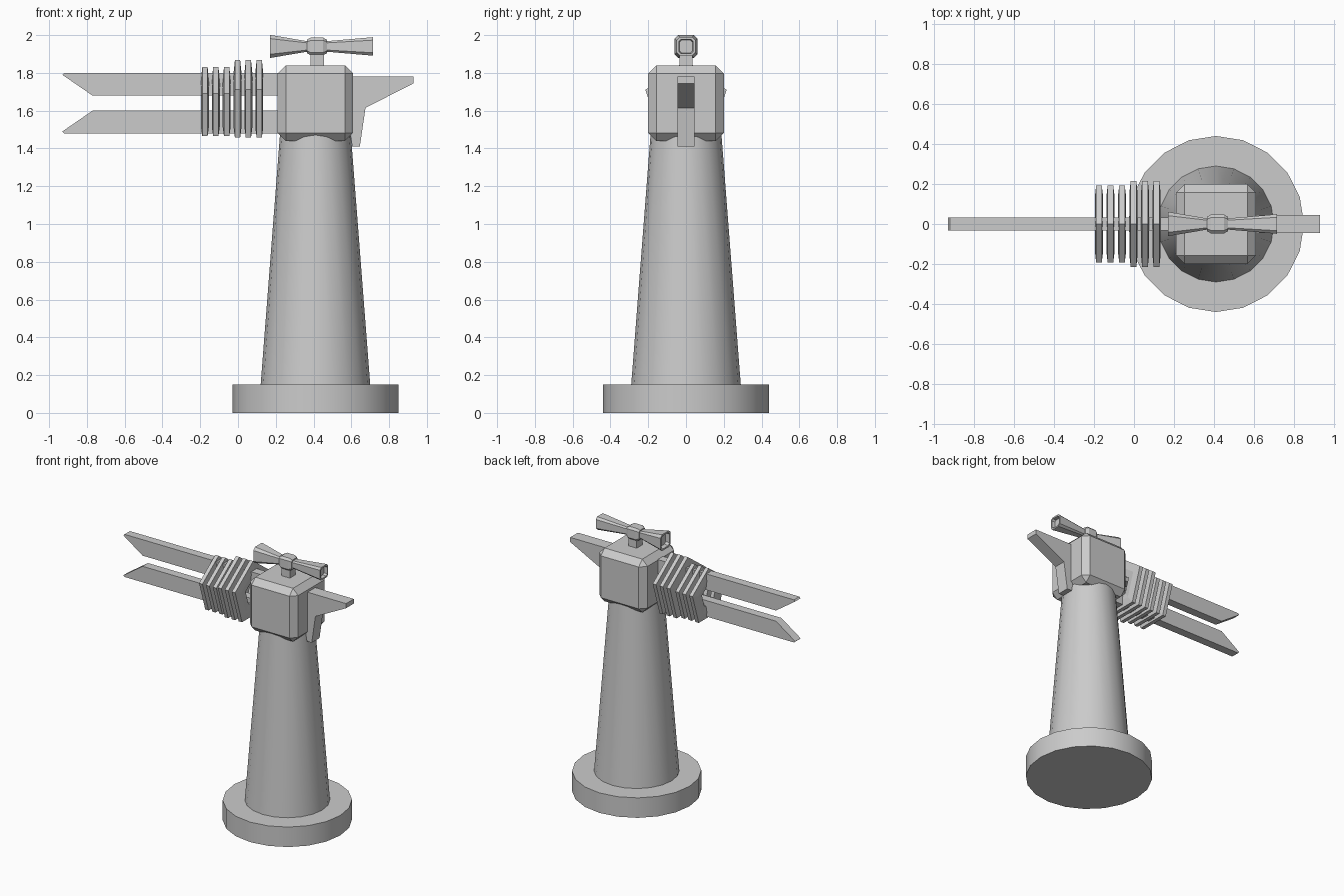
import bpy, bmesh, math

if "Cube" in bpy.data.objects:
    bpy.data.objects.remove(bpy.data.objects["Cube"])

CX = 0.41      # tower axis
AXIS_Z = 1.64  # gun axis


def finish(name, bm, smooth=False):
    bmesh.ops.recalc_face_normals(bm, faces=bm.faces)
    me = bpy.data.meshes.new(name)
    bm.to_mesh(me)
    bm.free()
    ob = bpy.data.objects.new(name, me)
    bpy.context.collection.objects.link(ob)
    if smooth:
        bpy.ops.object.select_all(action='DESELECT')
        ob.select_set(True)
        bpy.context.view_layer.objects.active = ob
        bpy.ops.object.shade_smooth_by_angle(angle=math.radians(30))
    return ob


def tower(name, r1, r2, z0, z1, sides=20):
    bm = bmesh.new()
    bmesh.ops.create_cone(bm, cap_ends=True, segments=sides, radius1=r1, radius2=r2, depth=z1 - z0)
    bmesh.ops.translate(bm, verts=bm.verts, vec=(CX, 0, (z0 + z1) / 2))
    return finish(name, bm, True)


def block(name, size, center, bevel=0):
    bm = bmesh.new()
    bmesh.ops.create_cube(bm, size=1)
    bmesh.ops.scale(bm, verts=bm.verts, vec=size)
    if bevel:
        bmesh.ops.bevel(bm, geom=bm.edges[:], offset=bevel, segments=1, affect='EDGES')
    bmesh.ops.translate(bm, verts=bm.verts, vec=center)
    return finish(name, bm)


def plate(name, profile, half):
    """Extrude an x-z profile across y."""
    bm = bmesh.new()
    face = bm.faces.new([bm.verts.new((x, -half, z)) for x, z in profile])
    ext = bmesh.ops.extrude_face_region(bm, geom=[face])
    bmesh.ops.translate(bm, vec=(0, 2 * half, 0),
                        verts=[v for v in ext['geom'] if isinstance(v, bmesh.types.BMVert)])
    return finish(name, bm)


def loft(name, rings, closed=False):
    """Skin matching loops of points; cap the ends or close the loop."""
    bm = bmesh.new()
    loops = [[bm.verts.new(p) for p in ring] for ring in rings]
    pairs = list(zip(loops, loops[1:]))
    if closed:
        pairs.append((loops[-1], loops[0]))
    for a, b in pairs:
        for i in range(len(a)):
            j = (i + 1) % len(a)
            bm.faces.new((a[i], a[j], b[j], b[i]))
    if not closed:
        bm.faces.new(loops[0])
        bm.faces.new(loops[-1])
    return finish(name, bm)


# Round base and tapering column
tower("base", 0.44, 0.44, 0, 0.15)
tower("column", 0.29, 0.188, 0.15, 1.47)

# Chamfered head
block("head", (0.40, 0.40, 0.40), (CX, 0, 1.64), 0.043)

# Twin rails, mirrored about the gun axis
rail = [(0.25, 0.16), (-0.92, 0.16), (-0.93, 0.15), (-0.77, 0.04), (0.25, 0.04)]
for name, s in (("upper_rail", 1), ("lower_rail", -1)):
    plate(name, [(x, AXIS_Z + s * z) for x, z in rail], 0.032)

# Five-sided coil rings, three small and three large
for k in range(6):
    x = -0.175 + 0.0575 * k
    radius, zc = (0.202, 1.628) if k < 3 else (0.226, 1.641)

    def pentagon(dx, r):
        return [(x + dx, r * math.sin(a), zc + r * math.cos(a))
                for a in (math.tau * i / 5 for i in range(5))]

    section = [(-0.014, 1), (0.014, 1), (0.021, 0.7), (0.014, 0.42), (-0.014, 0.42), (-0.021, 0.7)]
    loft(f"coil_ring_{k + 1}", [pentagon(dx, f * radius) for dx, f in section], closed=True)

# Rear counterweight fin
plate("rear_fin", [(0.59, 1.78), (0.93, 1.78), (0.93, 1.745), (0.675, 1.615),
                   (0.645, 1.41), (0.605, 1.41), (0.59, 1.5)], 0.046)


# Sight on a short stem
def octagon(x, h, z=1.94):
    c = 0.68 * h
    pts = [(h, c), (c, h), (-c, h), (-h, c), (-h, -c), (-c, -h), (c, -h), (h, -c)]
    return [(x, py, z + pz) for py, pz in pts]


block("sight_stem", (0.07, 0.07, 0.12), (0.42, 0, 1.87))
loft("sight", [octagon(x, h) for x, h in (
    (0.20, 0.044), (0.17, 0.049), (0.17, 0.061), (0.365, 0.028), (0.365, 0.036), (0.385, 0.047),
    (0.45, 0.047), (0.47, 0.036), (0.47, 0.028), (0.715, 0.049), (0.715, 0.038), (0.69, 0.034))])
